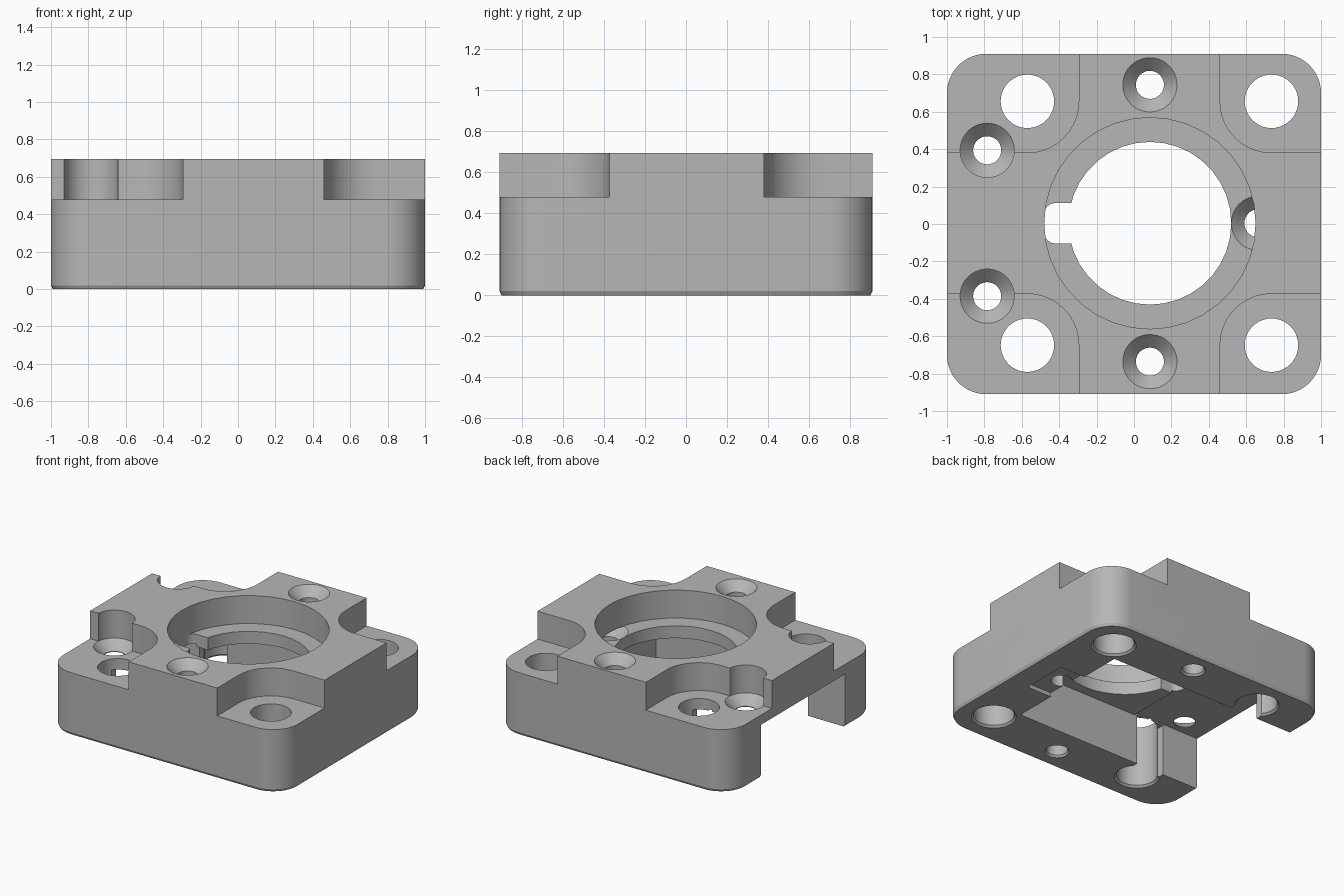
import bpy, bmesh, math

if "Cube" in bpy.data.objects:
    bpy.data.objects.remove(bpy.data.objects["Cube"], do_unlink=True)

HEIGHT, SHELF = 0.695, 0.48
BORE_X, MID_Y = 0.085, 0.004
LEFT_X, RIGHT_X, HOLE_Y = -0.57, 0.735, 0.652

grey = bpy.data.materials.new("machined_grey")
grey.use_nodes = True
grey.diffuse_color = (0.47, 0.47, 0.47, 1)
grey.node_tree.nodes["Principled BSDF"].inputs["Base Color"].default_value = (0.47, 0.47, 0.47, 1)


def arc(cx, cy, r, start, end, n):
    return [(cx + r * math.cos(math.radians(start + (end - start) * i / n)),
             cy + r * math.sin(math.radians(start + (end - start) * i / n)))
            for i in range(n + 1)]


def rounded_rect(x0, x1, y0, y1, r, n=8):
    if r == 0:
        return [(x0, y0), (x1, y0), (x1, y1), (x0, y1)]
    corners = [(x1 - r, y1 - r), (x0 + r, y1 - r), (x0 + r, y0 + r), (x1 - r, y0 + r)]
    pts = []
    for i, (cx, cy) in enumerate(corners):
        pts += arc(cx, cy, r, 90 * i, 90 * i + 90, n)
    return pts


def loft(name, layers):
    """Solid through stacked outlines, each given as (outline, z)."""
    bm = bmesh.new()
    rings = [[bm.verts.new((x, y, z)) for x, y in pts] for pts, z in layers]
    bm.faces.new(rings[0])
    bm.faces.new(rings[-1])
    for low, high in zip(rings, rings[1:]):
        for i in range(len(low)):
            j = (i + 1) % len(low)
            bm.faces.new((low[i], low[j], high[j], high[i]))
    bmesh.ops.recalc_face_normals(bm, faces=bm.faces)
    mesh = bpy.data.meshes.new(name)
    bm.to_mesh(mesh)
    bm.free()
    obj = bpy.data.objects.new(name, mesh)
    bpy.context.collection.objects.link(obj)
    return obj


def round_cut(name, x, y, steps, n=40):
    """Turned cutter from (radius, z) steps."""
    return loft(name, [(arc(x, y, r, 0, 360, n)[:-1], z) for r, z in steps])


def box_cut(name, x0, x1, half_y, z0, z1, r=0):
    pts = rounded_rect(x0, x1, MID_Y - half_y, MID_Y + half_y, r)
    return loft(name, [(pts, z0), (pts, z1)])


def screw_cut(name, x, y, top, clear):
    steps = [(0.087, -0.1), (0.087, 0), (0.075, 0.015), (0.075, top - 0.07), (0.145, top)]
    if clear:
        steps.append((0.145, top + clear))
    return round_cut(name, x, y, steps)


# Main block with rounded corners and a chamfered foot
body = loft("mounting_block", [
    (rounded_rect(-0.99, 0.99, -0.9, 0.9, 0.2, 12), 0),
    (rounded_rect(-1, 1, -0.91, 0.91, 0.21, 12), 0.02),
    (rounded_rect(-1, 1, -0.91, 0.91, 0.21, 12), HEIGHT)])

# Underside pocket, open at one end, and the central bore
cutters = [
    box_cut("pocket", -0.44, 0.61, 0.51, -0.1, 0.385),
    box_cut("pocket_mouth", -1.2, -0.43, 0.51, -0.1, 0.405),
    box_cut("pocket_recess", 0.5, 0.82, 0.18, -0.1, 0.03),
    box_cut("hole_relief", -0.688, -0.452, 0.567, -0.1, 0.395),
    round_cut("bore", BORE_X, MID_Y, [(0.565, SHELF), (0.565, 0.9)], 36),
    round_cut("through_bore", BORE_X, MID_Y, [(0.435, 0.3), (0.435, 0.6)], 36),
    box_cut("keyway", -0.48, -0.2, 0.108, 0.3, 0.5, 0.06)]

for side in (-1, 1):
    y = MID_Y + side * HOLE_Y
    for x, out in ((LEFT_X, -1), (RIGHT_X, 1)):
        # Lowered corner shelf, rounded around its bolt hole
        curve = [(x - out * dx, y - side * dy) for dx, dy in arc(0, 0, 0.275, 0, 90, 10)]
        far_x, far_y = out * 1.3, side * 1.3
        pts = [(curve[0][0], far_y)] + curve + [(far_x, curve[-1][1]), (far_x, far_y)]
        cutters.append(loft("corner_shelf", [(pts, SHELF), (pts, 0.9)]))
        cutters.append(round_cut("bolt_hole", x, y, [
            (0.158, -0.1), (0.158, 0), (0.143, 0.015), (0.143, 0.8)]))
    # Countersunk screws on the deck and beside the pocket mouth
    cutters.append(screw_cut("deck_screw", BORE_X, MID_Y + side * 0.74, HEIGHT, 0.1))
    cutters.append(screw_cut("side_screw", -0.785, MID_Y + side * 0.39, SHELF, 0.4))
cutters.append(screw_cut("ledge_screw", 0.665, MID_Y, SHELF, 0))

# Cut everything from the block
bpy.context.view_layer.objects.active = body
body.select_set(True)
for cutter in cutters:
    cutter.hide_render = True
    mod = body.modifiers.new(cutter.name, "BOOLEAN")
    mod.operation = "DIFFERENCE"
    mod.solver = "EXACT"
    mod.object = cutter
    bpy.ops.object.modifier_apply(modifier=mod.name)
    bpy.data.objects.remove(cutter, do_unlink=True)

body.data.materials.clear()
body.data.materials.append(grey)
for face in body.data.polygons:
    face.material_index = 0
bpy.ops.object.shade_smooth_by_angle(angle=math.radians(25))
